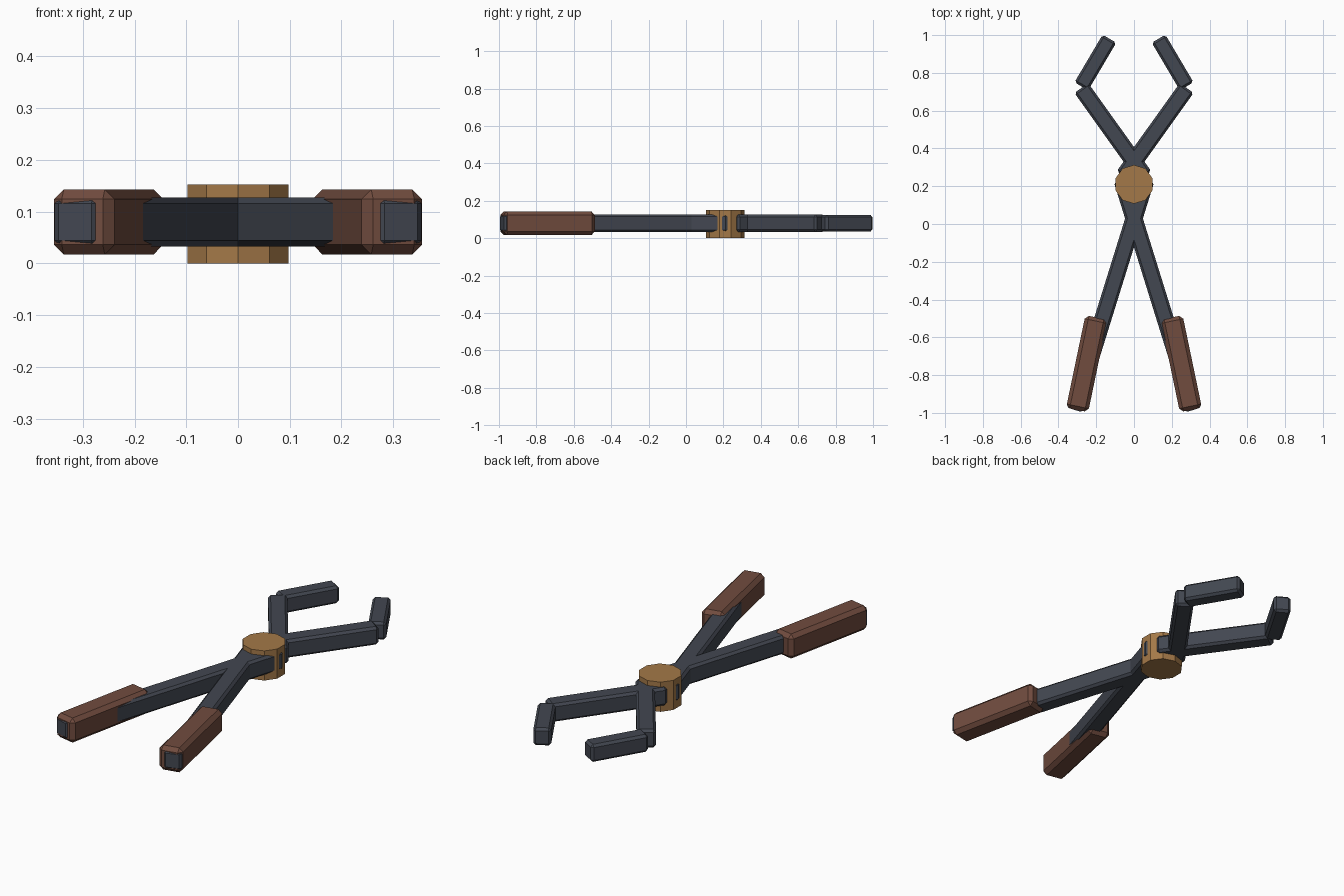
import bpy
import math

cube = bpy.data.objects.get("Cube")
if cube:
    bpy.data.objects.remove(cube, do_unlink=True)

MID_Z = 0.08


def make_material(name, rgb):
    mat = bpy.data.materials.new(name)
    mat.use_nodes = True
    color = (*rgb, 1.0)
    mat.diffuse_color = color
    mat.node_tree.nodes["Principled BSDF"].inputs["Base Color"].default_value = color
    return mat


steel = make_material("dark steel", (0.055, 0.063, 0.082))
leather = make_material("brown leather", (0.165, 0.072, 0.049))
brass = make_material("brass", (0.37, 0.19, 0.065))


def bar(name, start, end, width, height, chamfer, mat):
    """Chamfered box lying flat between two points."""
    dx, dy = end[0] - start[0], end[1] - start[1]
    bpy.ops.mesh.primitive_cube_add(
        size=1,
        location=((start[0] + end[0]) / 2, (start[1] + end[1]) / 2, MID_Z),
        rotation=(0, 0, math.atan2(dy, dx)))
    obj = bpy.context.object
    obj.name = name
    obj.scale = (math.hypot(dx, dy), width, height)
    bpy.ops.object.transform_apply(location=False, rotation=False, scale=True)
    bevel = obj.modifiers.new("chamfer", "BEVEL")
    bevel.width = chamfer
    bevel.segments = 1
    obj.data.materials.append(mat)
    return obj


# Mirrored pairs: handle shafts, grips, jaw arms and bent jaw tips
parts = [
    ("handle_shaft", (-0.064, 0.235), (0.315, -0.984), 0.09, 0.095, 0.012, steel),
    ("grip", (0.199, -0.495), (0.301, -0.984), 0.119, 0.126, 0.019, leather),
    ("jaw_arm", (-0.055, 0.253), (0.279, 0.72), 0.09, 0.093, 0.012, steel),
    ("jaw_tip", (0.279, 0.729), (0.13, 0.981), 0.084, 0.09, 0.012, steel),
]
for side, s in (("left", 1), ("right", -1)):
    for name, a, b, w, h, c, mat in parts:
        bar(f"{side}_{name}", (s * a[0], a[1]), (s * b[0], b[1]), w, h, c, mat)

# Ten-sided pivot pin through the crossing
bpy.ops.mesh.primitive_cylinder_add(vertices=10, radius=0.103, depth=0.152,
                                    location=(0, 0.21, 0.076))
pivot = bpy.context.object
pivot.name = "pivot_pin"
pivot.data.materials.append(brass)
